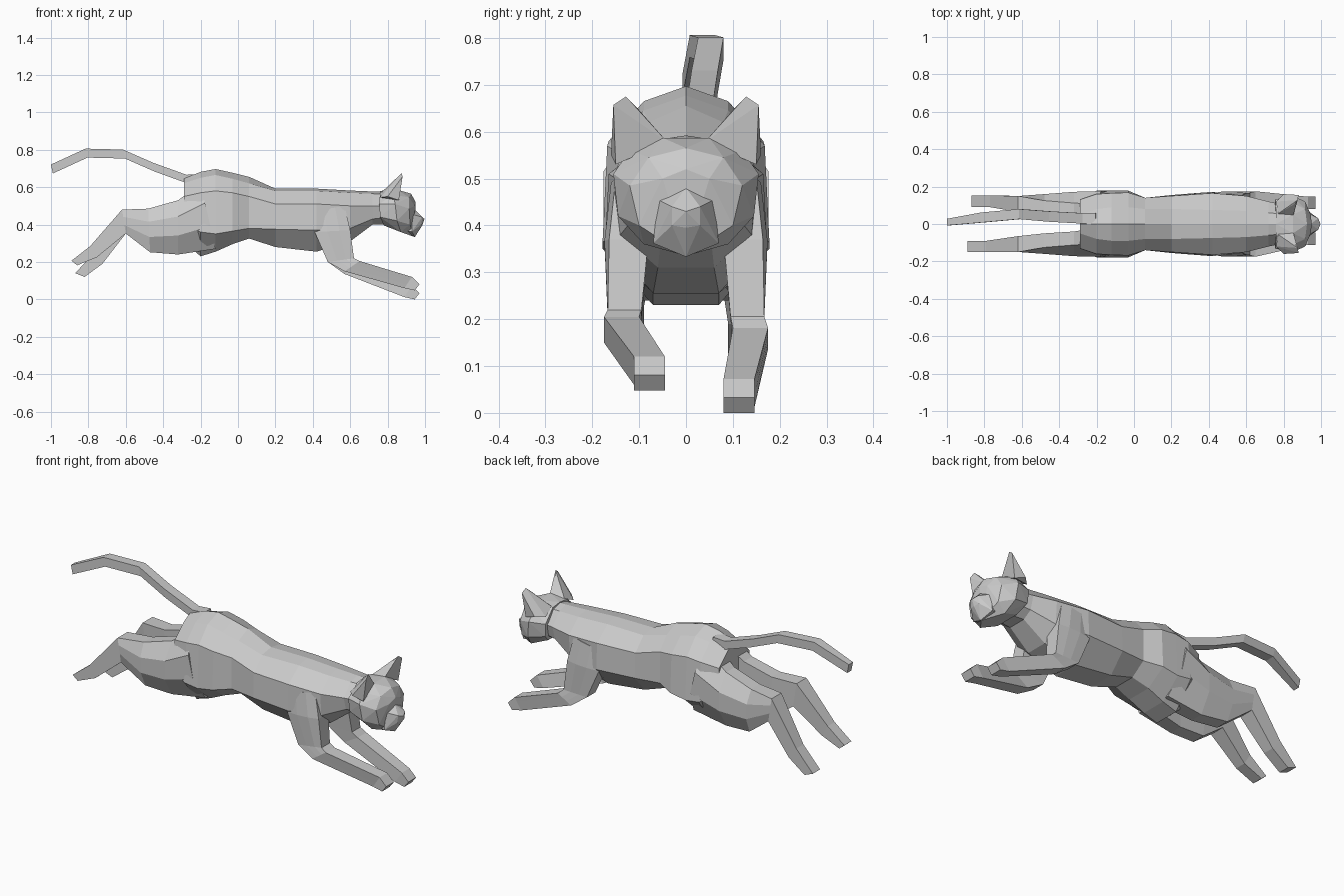
import bpy, bmesh
from mathutils import Vector


def finish(bm, name):
    bmesh.ops.recalc_face_normals(bm, faces=bm.faces)
    mesh = bpy.data.meshes.new(name)
    bm.to_mesh(mesh)
    bm.free()
    ob = bpy.data.objects.new(name, mesh)
    bpy.context.collection.objects.link(ob)
    return ob


def loft(name, rings):
    """Skin a list of equal-length closed rings and cap both ends."""
    bm = bmesh.new()
    loops = [[bm.verts.new(p) for p in r] for r in rings]
    n = len(loops[0])
    for a, b in zip(loops, loops[1:]):
        for i in range(n):
            j = (i + 1) % n
            bm.faces.new((a[i], a[j], b[j], b[i]))
    bm.faces.new(loops[0])
    bm.faces.new(loops[-1])
    return finish(bm, name)


def hull(name, points):
    bm = bmesh.new()
    for p in points:
        bm.verts.new(p)
    res = bmesh.ops.convex_hull(bm, input=bm.verts)
    junk = [g for g in res["geom_interior"] if isinstance(g, bmesh.types.BMVert)]
    bmesh.ops.delete(bm, geom=junk, context='VERTS')
    return finish(bm, name)


def both_sides(points):
    return points + [(x, -y, z) for x, y, z in points if y]


def leg(name, side, sections):
    """Sections: upper point, lower point (x, z), inner y, outer y, outer bevel."""
    rings = []
    for a, b, yi, yo, bev in sections:
        a, b = Vector((a[0], 0, a[1])), Vector((b[0], 0, b[1]))
        ring = [(a, yi), (a, yo - bev), (a.lerp(b, .3), yo),
                (a.lerp(b, .65), yo), (b, yo - bev), (b, yi)]
        rings.append([(p.x, side * y, p.z) for p, y in ring])
    loft(name, rings)


# Torso and neck: x, top z, (upper y, z), (side y, z), (low side y, z), (belly y, z)
torso = [
    (-.29, .645, (.05, .62), (.13, .55), (.14, .40), (.06, .31)),
    (-.20, .682, (.08, .65), (.16, .57), (.178, .36), (.07, .23)),
    (-.12, .697, (.09, .665), (.165, .58), (.178, .35), (.07, .255)),
    (-.03, .677, (.09, .645), (.168, .57), (.178, .365), (.07, .295)),
    (.06, .655, (.08, .62), (.14, .55), (.14, .38), (.06, .325)),
    (.20, .592, (.08, .58), (.15, .51), (.155, .375), (.07, .28)),
    (.42, .592, (.075, .58), (.165, .51), (.172, .37), (.07, .255)),
    (.60, .582, (.07, .57), (.15, .50), (.14, .38), (.06, .31)),
    (.72, .577, (.06, .565), (.12, .50), (.10, .43), (.05, .40)),
    (.82, .575, (.05, .56), (.10, .50), (.09, .44), (.04, .40)),
]
rings = []
for x, top, *half in torso:
    rings.append([(x, 0, top)] + [(x, y, z) for y, z in half]
                 + [(x, -y, z) for y, z in reversed(half)])
loft("torso", rings)

# Hind legs, stretched backwards; the far foot hangs a little lower
hind_feet = {
    "right": [((-.79, .285), (-.755, .225), .09, .15, 0),
              ((-.89, .207), (-.86, .182), .09, .15, 0)],
    "left": [((-.77, .25), (-.725, .19), .09, .152, 0),
             ((-.87, .14), (-.82, .12), .09, .152, 0)],
}
for label, side in (("right", -1), ("left", 1)):
    leg("hind_leg_" + label, side, [
        ((-.20, .62), (-.12, .27), .02, .176, .07),
        ((-.32, .53), (-.32, .24), .04, .172, .06),
        ((-.48, .485), (-.47, .252), .05, .16, .035),
        ((-.62, .48), (-.60, .352), .065, .15, 0),
    ] + hind_feet[label])

# Front legs, reaching forwards
for label, side, foot_y, drop in (("right", -1, .078, 0), ("left", 1, .113, .048)):
    yi, yo = foot_y - .033, foot_y + .033
    leg("front_leg_" + label, side, [
        ((.57, .50), (.40, .47), .06, .16, .01),
        ((.60, .37), (.41, .36), .08, .174, .01),
        ((.62, .22 - drop * .3), (.48, .20), .095, .167, 0),
        ((.65, .205 - drop * .5), (.57, .15 - drop * .3), .10, .175, 0),
        ((.93, .12 - drop), (.89, .06 - drop), yi, yo, 0),
        ((.97, .081 - drop), (.945, .048 - drop), yi, yo, 0),
    ])

# Tail
tail = [(-.20, .03, .645, .03), (-.27, .03, .64, .028), (-.45, .04, .705, .028),
        (-.61, .053, .775, .027), (-.81, .035, .78, .027), (-.995, .01, .695, .018)]
rings = []
for x, y, z, w in tail:
    rings.append([(x - .005, y - w, z + .026), (x - .005, y + w, z + .026),
                  (x + .005, y + w, z - .022), (x + .005, y - w, z - .022)])
loft("tail", rings)

# Head
hull("head", both_sides([
    (.76, 0, .58), (.76, .06, .573), (.755, .13, .51), (.76, .125, .44), (.78, .07, .395),
    (.85, .05, .587), (.83, .12, .56), (.84, .155, .51), (.85, .145, .42), (.87, .09, .36),
    (.925, 0, .565), (.915, .08, .545), (.95, 0, .52), (.945, .05, .50), (.915, .12, .485),
    (.92, .10, .40), (.94, 0, .335)]))

# Muzzle
hull("muzzle", both_sides([
    (.945, 0, .48), (.93, .06, .455), (.985, .03, .44), (.997, 0, .43), (.98, .03, .40),
    (.985, 0, .395), (.945, 0, .333), (.93, .07, .362), (.88, .06, .37), (.88, .05, .45)]))

# Ears
for label, side in (("right", -1), ("left", 1)):
    hull("ear_" + label, [(x, side * y, z) for x, y, z in [
        (.85, .04, .578), (.77, .055, .575), (.76, .12, .545), (.80, .16, .55),
        (.86, .15, .53), (.875, .128, .675), (.88, .155, .657), (.86, .108, .655)]])
